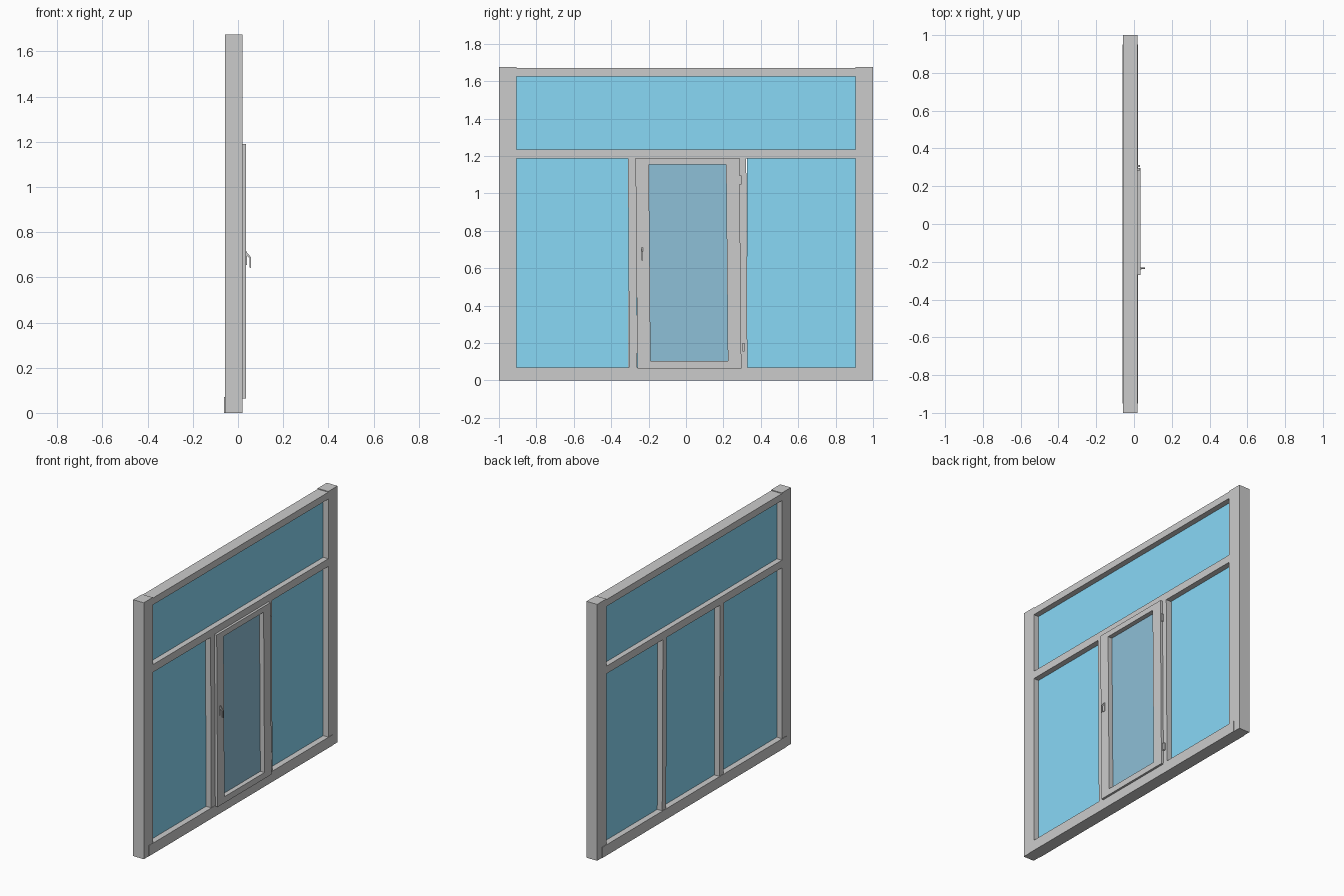
import bpy, bmesh

if "Cube" in bpy.data.objects:
    bpy.data.objects.remove(bpy.data.objects["Cube"])


def material(name, rgb):
    m = bpy.data.materials.new(name)
    m.diffuse_color = (*rgb, 1)
    m.use_nodes = True
    m.node_tree.nodes["Principled BSDF"].inputs["Base Color"].default_value = m.diffuse_color
    return m


BLUE = material("blue_glass", (0.25, 0.69, 0.925))
DARK = material("dark_glass", (0.27, 0.525, 0.68))


def finish(name, bm, mat=None, lean=0.0):
    # lean shears the part sideways about mid height of the lower opening
    for v in bm.verts:
        v.co.y -= lean * (v.co.z - 0.63)
    bmesh.ops.recalc_face_normals(bm, faces=bm.faces)
    me = bpy.data.meshes.new(name)
    bm.to_mesh(me)
    bm.free()
    ob = bpy.data.objects.new(name, me)
    bpy.context.collection.objects.link(ob)
    if mat:
        me.materials.append(mat)
    return ob


def box(name, x, y, z, mat=None, lean=0.0):
    bm = bmesh.new()
    bmesh.ops.create_cube(bm, size=1)
    for v in bm.verts:
        v.co = [r[0] + (c + 0.5) * (r[1] - r[0]) for c, r in zip(v.co, (x, y, z))]
    return finish(name, bm, mat, lean)


def extrude_profile(name, pts, y0, y1, lean=0.0):
    # profile in xz, extruded along y
    bm = bmesh.new()
    face = bm.faces.new([bm.verts.new((px, y0, pz)) for px, pz in pts])
    new = bmesh.ops.extrude_face_region(bm, geom=[face])["geom"]
    for v in new:
        if isinstance(v, bmesh.types.BMVert):
            v.co.y = y1
    return finish(name, bm, None, lean)


def ring(name, x, y, z, iy, iz, lean):
    # rectangular frame with a rectangular opening
    bm = bmesh.new()
    loops = []
    for px in x:
        for ry, rz in ((y, z), (iy, iz)):
            loops.append([bm.verts.new((px, ry[a], rz[b]))
                          for a, b in ((0, 0), (1, 0), (1, 1), (0, 1))])
    bo, bi, fo, fi = loops
    for a, b in ((bo, bi), (fo, fi), (bo, fo), (bi, fi)):
        for i in range(4):
            j = (i + 1) % 4
            bm.faces.new((a[i], a[j], b[j], b[i]))
    return finish(name, bm, None, lean)


# outer frame
DEPTH = (-0.058, 0.019)
box("left_post", DEPTH, (-1, -0.907), (0, 1.675))
box("right_post", DEPTH, (0.905, 1), (0, 1.675))
box("top_rail", DEPTH, (-0.907, 0.905), (1.625, 1.67))
box("bottom_rail", (-0.061, 0.021), (-0.95, 0.95), (0, 0.07))
box("transom", DEPTH, (-0.907, 0.905), (1.185, 1.235))

# mullions
box("left_mullion", DEPTH, (-0.307, -0.265), (0.07, 1.185), lean=0.006)
box("right_mullion", DEPTH, (0.285, 0.325), (0.07, 1.185), lean=0.006)

# fixed panes at mid depth
GLASS = (-0.022, -0.018)
box("upper_pane", GLASS, (-0.907, 0.905), (1.235, 1.625), BLUE)
box("left_pane", GLASS, (-0.907, -0.307), (0.07, 1.185), BLUE)
box("middle_pane", GLASS, (-0.265, 0.285), (0.07, 1.185), BLUE)
box("right_pane", GLASS, (0.325, 0.905), (0.07, 1.185), BLUE)

# opening sash and its glass
ring("sash_frame", (-0.005, 0.035), (-0.265, 0.291), (0.063, 1.19),
     (-0.194, 0.219), (0.103, 1.154), 0.009)
box("sash_glass", (0.001, 0.005), (-0.194, 0.219), (0.103, 1.154), DARK, 0.009)

# handle: back plate and bent lever
box("handle_plate", (0.033, 0.039), (-0.241, -0.229), (0.655, 0.715))
extrude_profile("handle_lever", [(0.038, 0.712), (0.058, 0.688), (0.058, 0.64),
                                 (0.051, 0.645), (0.051, 0.684), (0.038, 0.698)],
                -0.239, -0.231)

# hinges
for i, (hy, hz) in enumerate(((0.291, 1.072), (0.307, 0.177))):
    box(f"hinge_{i + 1}", (0.015, 0.031), (hy - 0.006, hy + 0.006), (hz - 0.024, hz + 0.024))
